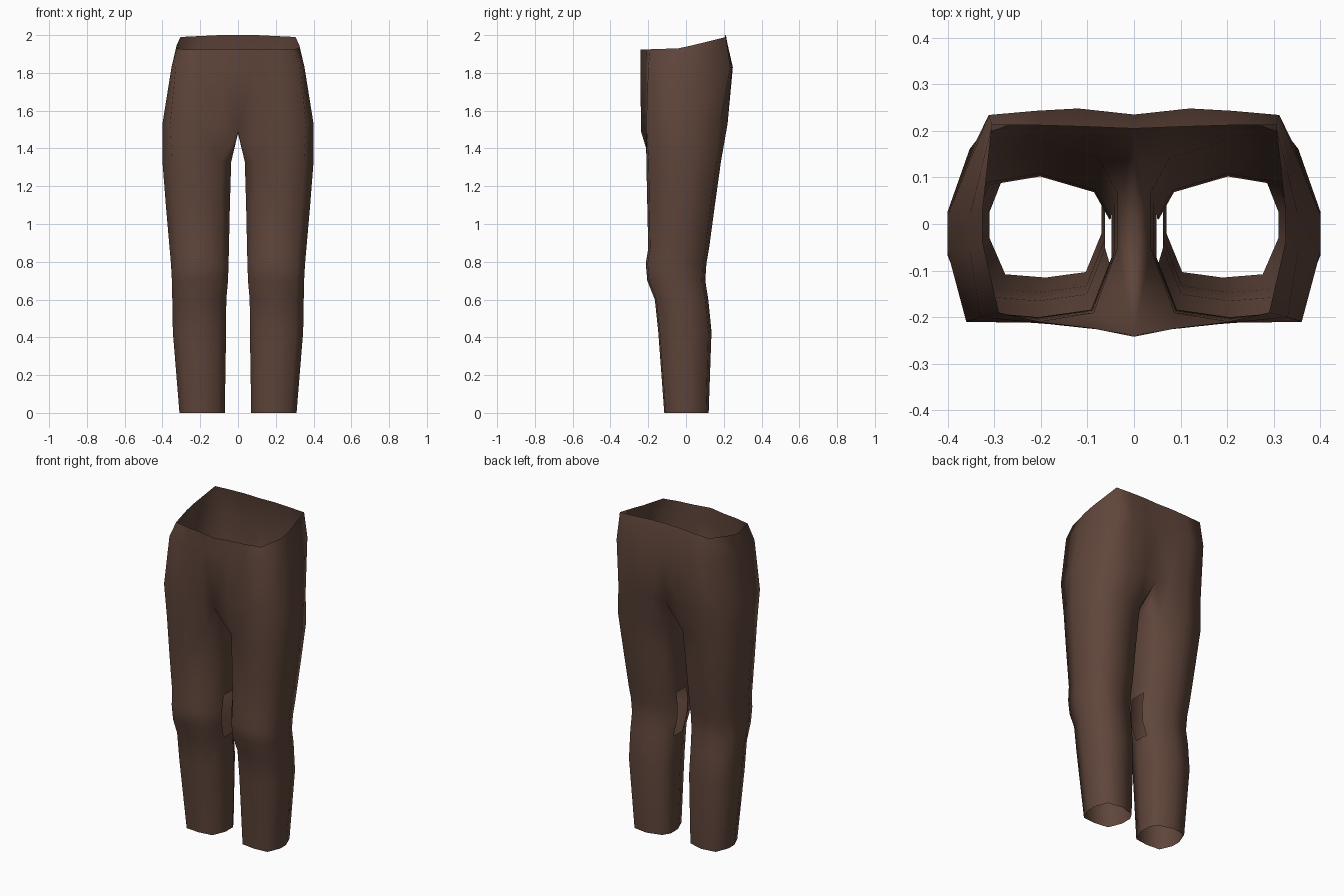
import bpy, bmesh

if "Cube" in bpy.data.objects:
    bpy.data.objects.remove(bpy.data.objects["Cube"])

# Leg cross-section as fractions of (width, depth):
# front outer, front mid, front inner, inner front, inner back,
# back inner, back mid, back outer, side back, side front
SECTION = [(.86, .03), (.5, 0), (.14, .05), (0, .4), (0, .7),
           (.11, .89), (.5, 1), (.87, .94), (1, .6), (1, .36)]

# Leg levels: z, inner x, outer x, front y, back y
LEVELS = [(0, .07, .31, -.115, .12), (.43, .063, .345, -.147, .135),
          (.6, .062, .348, -.165, .118), (.7, .053, .35, -.205, .102),
          (.79, .05, .355, -.213, .108), (.87, .048, .362, -.2, .122),
          (1.1, .043, .382, -.205, .153), (1.33, .036, .4, -.21, .185)]

# Torso half rings, from front centre round the side to back centre
HIP = [(0, -.238), (.09, -.222), (.22, -.212), (.36, -.21), (.4, -.06),
       (.4, .02), (.338, .18), (.2, .22), (.09, .21), (0, .19)]
SEAT = [(0, -.242), (.08, -.226), (.2, -.213), (.33, -.2), (.352, -.06),
        (.352, .02), (.312, .234), (.21, .243), (.12, .248), (0, .235)]
WAIST = [(0, -.242), (.1, -.222), (.2, -.21), (.29, -.19), (.325, -.04),
         (.325, .03), (.305, .212), (.2, .212), (.1, .209), (0, .205)]
WAIST_Z = [1.925, 1.925, 1.925, 1.925, 1.93, 1.945, 1.99, 1.995, 2, 2]

bm = bmesh.new()

# Leg tube
legs = []
for z, xi, xo, yf, yb in LEVELS:
    legs.append([bm.verts.new((xi + u * (xo - xi), yf + v * (yb - yf), z))
                 for u, v in SECTION])
for i in range(len(legs) - 1):
    for j in range(10):
        # opening on the inside of the knee
        if j == 3 and 2 <= i <= 4:
            continue
        k = (j + 1) % 10
        bm.faces.new((legs[i][j], legs[i][k], legs[i + 1][k], legs[i + 1][j]))

# Torso rings
torso = [[bm.verts.new((x, y, z)) for (x, y), z in zip(ring, zs)]
         for ring, zs in ((HIP, [1.49] + [1.53] * 8 + [1.5]),
                          (SEAT, [1.83] * 10), (WAIST, WAIST_Z))]
for a, b in zip(torso, torso[1:]):
    for j in range(9):
        bm.faces.new((a[j], a[j + 1], b[j + 1], b[j]))

# Join the leg to the hip, then fill the crotch saddle
top, hip = legs[-1], torso[0]
fo, fm, fi, inf, inb, bi, bmid, bo, sb, sf = top
lower = [fi, fm, fo, sf, sb, bo, bmid, bi]
for j in range(7):
    bm.faces.new((lower[j], lower[j + 1], hip[j + 2], hip[j + 1]))
crotch = bm.verts.new((0, -.02, 1.48))
bm.faces.new((inf, fi, hip[1], hip[0]))
bm.faces.new((bi, inb, hip[9], hip[8]))
bm.faces.new((inf, hip[0], crotch))
bm.faces.new((inb, inf, crotch))
bm.faces.new((inb, crotch, hip[9]))

bmesh.ops.recalc_face_normals(bm, faces=bm.faces)
mesh = bpy.data.meshes.new("trousers")
bm.to_mesh(mesh)
bm.free()
trousers = bpy.data.objects.new("trousers", mesh)
bpy.context.collection.objects.link(trousers)
for p in mesh.polygons:
    p.use_smooth = True

# Second leg by mirroring
mirror = trousers.modifiers.new("mirror", 'MIRROR')
mirror.use_clip = True
mirror.merge_threshold = .001

# Brown cloth
cloth = bpy.data.materials.new("brown_cloth")
cloth.diffuse_color = (.115, .06, .043, 1)
cloth.use_nodes = True
cloth.node_tree.nodes["Principled BSDF"].inputs["Base Color"].default_value = cloth.diffuse_color
mesh.materials.append(cloth)
